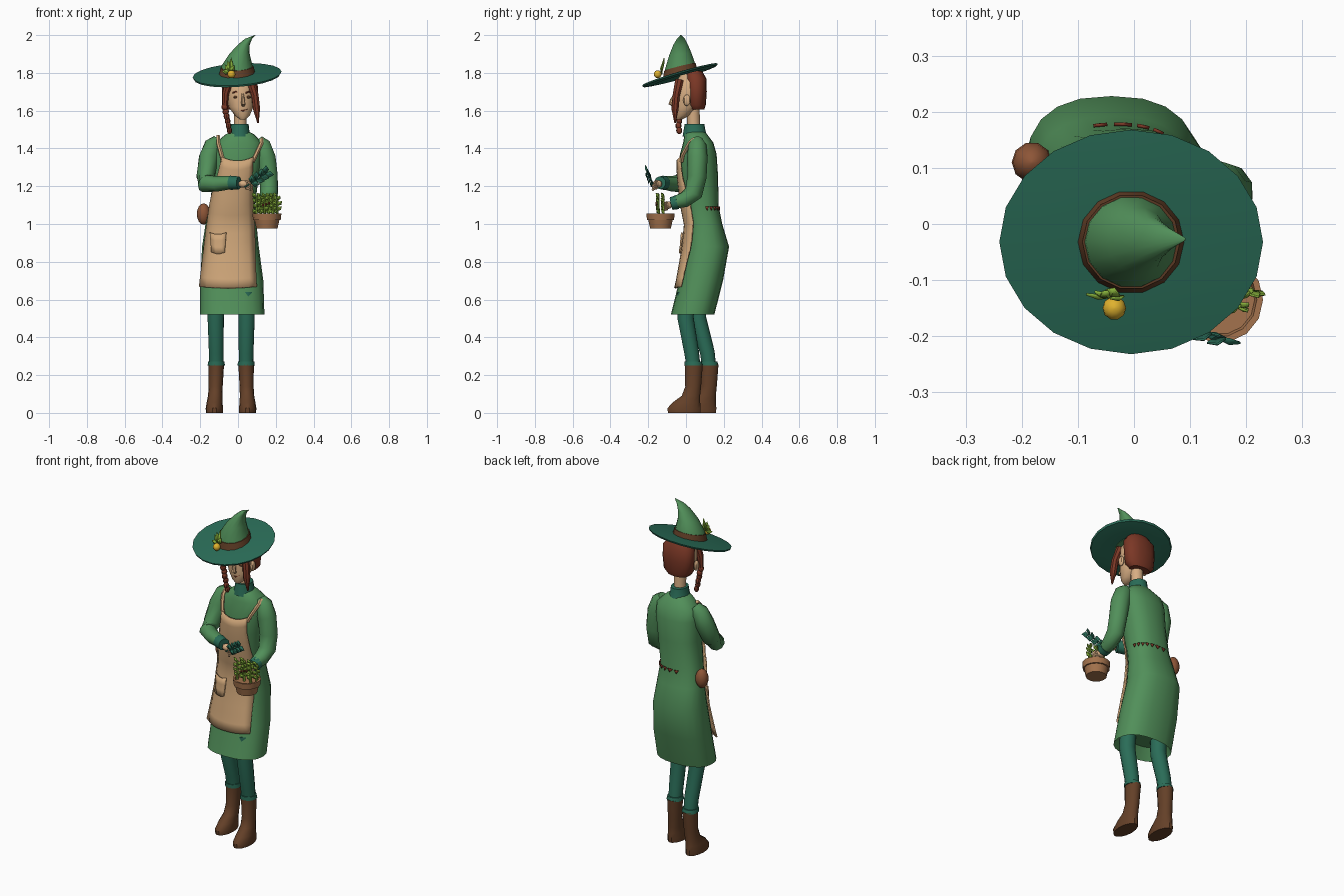
import bpy, bmesh, math, random
from mathutils import Vector

random.seed(4)
cube = bpy.data.objects.get("Cube")
if cube:
    bpy.data.objects.remove(cube)


def material(name, r, g, b):
    col = [(c / 255) ** 2.2 for c in (r, g, b)] + [1]
    m = bpy.data.materials.new(name)
    m.use_nodes = True
    m.diffuse_color = col
    m.node_tree.nodes["Principled BSDF"].inputs["Base Color"].default_value = col
    return m


GREEN = material("coat green", 82, 142, 90)
TEAL = material("deep teal", 46, 108, 88)
TAN = material("apron tan", 205, 164, 120)
SKIN = material("skin", 214, 172, 130)
HAIR = material("red hair", 122, 58, 42)
BROWN = material("boot brown", 100, 66, 44)
CLAY = material("pot clay", 162, 114, 78)
LEATHER = material("pouch leather", 140, 86, 58)
LEAF = material("leaf green", 134, 176, 62)
GOLD = material("gold berry", 222, 176, 50)


def make(name, verts, faces, mat, thick=0, angle=40):
    me = bpy.data.meshes.new(name)
    me.from_pydata([tuple(v) for v in verts], [], faces)
    bm = bmesh.new()
    bm.from_mesh(me)
    bmesh.ops.recalc_face_normals(bm, faces=bm.faces)
    for f in bm.faces:
        f.smooth = True
    bm.to_mesh(me)
    bm.free()
    me.set_sharp_from_angle(angle=math.radians(angle))
    me.materials.append(mat)
    ob = bpy.data.objects.new(name, me)
    bpy.context.collection.objects.link(ob)
    if thick:
        mod = ob.modifiers.new("thickness", "SOLIDIFY")
        mod.thickness, mod.offset = thick, 0
    return ob


def skin_rings(name, rings, mat, angle=40):
    n = len(rings[0])
    verts = [v for r in rings for v in r]
    faces = [(i * n + j, i * n + (j + 1) % n, (i + 1) * n + (j + 1) % n, (i + 1) * n + j)
             for i in range(len(rings) - 1) for j in range(n)]
    faces += [list(range(n))[::-1], list(range(len(verts) - n, len(verts)))]
    return make(name, verts, faces, mat, angle=angle)


def oval(a, p):
    c, s = math.cos(a), math.sin(a)
    return math.copysign(abs(c) ** (2 / p), c), math.copysign(abs(s) ** (2 / p), s)


def loft(name, rows, mat, n=16, p=2, lean=0, angle=40):
    """Stack of level ovals (x, y, z, rx, ry, tilt)."""
    rings = []
    for x, y, z, rx, ry, *tilt in rows:
        t = tilt[0] if tilt else 0
        ring = []
        for j in range(n):
            c, s = oval(j * math.tau / n, p)
            ring.append((x + rx * c, y + ry * s, z + t * ry * s + lean * rx * c))
        rings.append(ring)
    return skin_rings(name, rings, mat, angle)


def tube(name, pts, mat, n=10):
    """Round limb through (x, y, z, radius) points."""
    c = [Vector(q[:3]) for q in pts]
    rings = []
    for i, q in enumerate(pts):
        t = (c[min(i + 1, len(c) - 1)] - c[max(i - 1, 0)]).normalized()
        u = t.cross(Vector((.3, 1, .1))).normalized()
        v = t.cross(u)
        rings.append([c[i] + q[3] * (u * math.cos(k * math.tau / n) + v * math.sin(k * math.tau / n))
                      for k in range(n)])
    return skin_rings(name, rings, mat)


def ball(name, at, size, mat, n=10):
    steps = [math.pi * (k + .2) / 8.4 for k in range(9)]
    return loft(name, [(at[0], at[1], at[2] - size[2] * math.cos(a), size[0] * math.sin(a),
                        size[1] * math.sin(a)) for a in steps], mat, n)


def leaves(name, items, mat):
    verts, faces = [], []
    for base, d, w in items:
        b, d = Vector(base), Vector(d)
        face = Vector((random.uniform(-.5, .5), -1, random.uniform(0, .6)))
        side = d.cross(face).normalized() * w
        k = len(verts)
        verts += [b, b + d * .5 + side, b + d, b + d * .5 - side, b + d * .5 + face * w * .4]
        faces += [(k + i, k + (i + 1) % 4, k + 4) for i in range(4)]
    return make(name, verts, faces, mat, .004, 20)


def sample(table, z, col):
    """Interpolate rows keyed by z in column col."""
    for a, b in zip(table, table[1:]):
        if min(a[2], b[2]) <= z <= max(a[2], b[2]):
            f = (z - a[2]) / (b[2] - a[2])
            return [p + (q - p) * f for p, q in zip(a, b)][col]
    return table[-1][col]


# Coat
COAT = [(-.03, .035, .52, .17, .115), (-.033, .08, .70, .167, .116), (-.04, .112, .88, .15, .116),
        (-.037, .1, 1.0, .135, .092), (-.03, .08, 1.1, .12, .092), (-.01, .07, 1.25, .12, .1),
        (0, .065, 1.37, .13, .097), (.005, .065, 1.43, .125, .08), (.01, .052, 1.475, .075, .06),
        (.01, .05, 1.49, .045, .045)]
P = 2.4
loft("coat", [(-.03, .05, .58, .13, .085)] + COAT, GREEN, 20, P)


def on_coat(x, z, gap):
    cx, cy, _, rx, ry = [sample(COAT, z, k) for k in range(5)]
    d = min(abs(x - cx) / rx, .93)
    return Vector((x, cy - ry * (1 - d ** P) ** (1 / P) - gap, z))


def sheet(name, edges, gap, rows, cols, dip=0):
    """Cloth panel lying over the coat front; edges hold (left, right, z)."""
    top, low = edges[0][2], edges[-1][2]
    verts = []
    for i in range(rows + 1):
        t = i / rows
        z = top + (low - top) * t
        l, r = sample(edges, z, 0), sample(edges, z, 1)
        for j in range(cols + 1):
            u = j / cols
            v = on_coat(l + (r - l) * u, z, gap)
            v.z += dip * (1 - t) * (2 * u - 1) ** 2 - .008 * t * math.sin(u * math.pi)
            verts.append(v)
    m = cols + 1
    faces = [(i * m + j, i * m + j + 1, (i + 1) * m + j + 1, (i + 1) * m + j)
             for i in range(rows) for j in range(cols)]
    return make(name, verts, faces, TAN, .008)


# Apron, pocket, straps
sheet("apron", [(-.085, .08, 1.335), (-.105, .075, 1.25), (-.145, .08, 1.12), (-.17, .088, .95),
                (-.188, .092, .8), (-.205, .098, .668)], .015, 14, 8, .02)
sheet("apron_pocket", [(-.148, -.062, .945), (-.14, -.07, .85)], .026, 3, 3, .01)
for name, x0, x1, top in (("right_strap", -.078, -.105, 1.465), ("left_strap", .078, .125, 1.45)):
    path = [on_coat(x0 + (x1 - x0) * t, 1.33 + .1 * t, .008) for t in (0, .35, .7, 1)]
    path.append(Vector((x1, .045, top)))
    tube(name, [(*v, .011) for v in path], TAN, 6)

# Belt tabs at the back, pouch at the hip
tabs, faces = [], []
for k in range(7):
    for da, z in ((-.09, 1.092), (.09, 1.092), (0, 1.072)):
        c, s = oval(.25 + k * .25 + da, P)
        tabs.append((-.031 + .125 * c, .082 + .096 * s, z))
    faces.append((3 * k, 3 * k + 1, 3 * k + 2))
make("belt_tabs", tabs, faces, HAIR, .006)
ball("hip_pouch", (-.182, .11, 1.053), (.036, .036, .056), LEATHER)

# Collar, neck, head
loft("collar", [(.01, .048, 1.462, .06, .066), (.01, .045, 1.495, .05, .058),
                (.01, .045, 1.53, .046, .052)], TEAL)
tube("neck", [(.01, .045, 1.46, .036), (.012, .04, 1.54, .034), (.012, .035, 1.64, .036)], SKIN)
loft("head", [(.025, -.035, 1.553, .014, .014), (.023, -.022, 1.572, .038, .038),
              (.016, 0, 1.62, .066, .064), (.012, .01, 1.68, .078, .074),
              (.01, .02, 1.75, .08, .078), (.01, .03, 1.8, .05, .05)], SKIN)
tube("nose", [(.024, -.058, 1.69, .006), (.027, -.076, 1.655, .01), (.028, -.082, 1.638, .012),
              (.027, -.066, 1.628, .009)], SKIN, 8)
for side, x in (("right", -.013), ("left", .056)):
    ball(side + "_eye", (x, -.052 - .004 * (x < 0), 1.672), (.012, .008, .007), BROWN, 8)
    tube(side + "_eyebrow", [(x - .016, -.056, 1.694, .004), (x, -.06, 1.7, .004),
                             (x + .016, -.054, 1.695, .004)], HAIR, 6)
tube("mouth", [(.004, -.056, 1.606, .003), (.026, -.062, 1.598, .004), (.05, -.05, 1.61, .003)], HAIR, 6)
for side, x in (("right", -.072), ("left", .094)):
    ball(side + "_ear", (x, .005, 1.655), (.012, .02, .03), SKIN, 8)

# Hair, loose strand, braid
loft("back_hair", [(.01, .06, 1.605, .062, .036), (.01, .056, 1.63, .088, .049),
                   (.01, .056, 1.7, .095, .054), (.01, .052, 1.77, .094, .056),
                   (.01, .04, 1.81, .06, .045)], HAIR, 16, 2.3)
tube("left_strand", [(.066, -.035, 1.76, .024), (.09, -.052, 1.68, .02), (.098, -.058, 1.61, .02),
                     (.106, -.058, 1.535, .004)], HAIR, 8)
tube("right_strand", [(-.045, -.035, 1.76, .024), (-.066, -.04, 1.69, .019),
                      (-.07, -.04, 1.61, .014)], HAIR, 8)
for k in range(6):
    ball("braid_knot", (-.07 + .005 * k, -.04 + .004 * (k % 2), 1.62 - .025 * k),
         (.018 - .001 * k, .016, .019), HAIR, 8)

# Hat
HX, HY = -.005, -.032
loft("hat_brim", [(HX, HY, 1.785, .05, .05, .29), (HX, HY, 1.776, .16, .14, .29),
                  (HX, HY, 1.782, .23, .196, .29), (HX, HY, 1.792, .235, .2, .29),
                  (HX, HY, 1.797, .17, .15, .29), (HX, HY, 1.8, .08, .08, .29)], TEAL, 20, lean=.065)
loft("hat_band", [(HX, HY, 1.785, .098, .095, .29), (HX, HY, 1.832, .087, .085, .25)], BROWN, 14, lean=.05)
loft("hat_crown", [(HX, HY, 1.785, .09, .088, .29), (HX, HY, 1.84, .081, .08, .22),
                   (.008, -.03, 1.9, .054, .06, .1), (.03, -.028, 1.948, .032, .04),
                   (.055, -.027, 1.98, .019, .022), (.09, -.027, 2.0, .002, .003)], GREEN, 14, angle=60)
ball("hat_berry", (-.035, -.15, 1.793), (.021, .021, .021), GOLD)
leaves("hat_leaves", [((-.04, -.13, 1.8), d, .014) for d in
                      ((-.045, .005, .01), (-.03, .01, .045), (.005, .015, .08), (.02, 0, .04),
                       (-.015, .01, .065))], LEAF)

# Arms, cuffs and hands
tube("right_sleeve", [(-.105, .062, 1.445, .03), (-.13, .06, 1.42, .048), (-.155, .045, 1.35, .054),
                      (-.172, .005, 1.25, .05), (-.172, -.035, 1.213, .048),
                      (-.11, -.08, 1.213, .041), (-.03, -.125, 1.22, .034)], GREEN)
tube("right_cuff", [(-.04, -.118, 1.218, .038), (.005, -.138, 1.218, .034)], TEAL)
tube("left_sleeve", [(.105, .062, 1.445, .03), (.125, .06, 1.42, .048), (.148, .06, 1.35, .054),
                     (.162, .058, 1.25, .051), (.164, .04, 1.165, .049),
                     (.16, -.01, 1.128, .042), (.154, -.06, 1.113, .035)], GREEN)
tube("left_cuff", [(.156, -.045, 1.116, .038), (.153, -.078, 1.108, .034)], TEAL)
for side, x, y, z in (("right", .03, -.148, 1.212), ("left", .152, -.095, 1.1)):
    ball(side + "_palm", (x, y, z), (.028, .022, .02), SKIN, 8)
    for k in range(4):
        a = -.02 + .011 * k
        tube(side + "_finger", [(x + .01, y - .006, z + a, .008), (x + .03, y - .018, z + a - .004, .007),
                                (x + .036, y - .03, z + a - .014, .005)], SKIN, 6)

# Held sprig
tube("sprig_stem", [(.035, -.165, 1.195, .004), (.1, -.185, 1.235, .004), (.155, -.2, 1.275, .003)], TEAL, 6)
leaves("sprig_leaves", [((.07 + .025 * k, -.178 - .008 * k, 1.215 + .017 * k),
                         (.045, -.01, -.006) if s else (.004, -.012, .045), .017)
                        for k in range(4) for s in (0, 1)], TEAL)

# Plant pot with herbs
PX, PY = .153, -.135
loft("plant_pot", [(PX, PY, .975, .056, .056), (PX, PY, 1.02, .066, .066), (PX, PY, 1.021, .073, .073),
                   (PX, PY, 1.056, .077, .077), (PX, PY, 1.056, .066, .066), (PX, PY, 1.04, .062, .062)],
     CLAY, 14)
herbs = []
for k in range(6):
    x = PX - .055 + .022 * k
    y = PY + (.016 if k % 2 else -.01)
    tube("herb_stem", [(x, y, 1.035, .007), (x, y, 1.15, .005)], LEAF, 6)
    for j in range(7):
        s = 1 if j % 2 else -1
        herbs.append(((x, y, 1.055 + .014 * j),
                      (s * random.uniform(.014, .026), random.uniform(-.014, .004), .026), .011))
leaves("herb_leaves", herbs, LEAF)
for k in range(3):
    ball("herb_bud", (PX - .02 + .016 * k, PY - .022, 1.1 + .005 * k), (.006, .005, .008), HAIR, 6)

# Legs and boots
for side, x, dy, out in (("left", .043, 0, .008), ("right", -.115, .083, -.01)):
    tube(side + "_leg", [(x, .04 + dy, .24, .038), (x, .03 + dy, .32, .04),
                         (x + out * .3, dy * .8 - .002, .5, .044), (x, dy * .8, .64, .046)], TEAL, 12)
    loft(side + "_leg_cuff", [(x, .04 + dy, .25, .046, .049), (x, .037 + dy, .272, .043, .046)], TEAL, 12)
    loft(side + "_boot", [(x + out, -.01 + dy, 0, .045, .088), (x + out, -.01 + dy, .025, .046, .09),
                          (x + out * .9, .002 + dy, .055, .042, .075),
                          (x + out * .6, .026 + dy, .09, .038, .05),
                          (x + out * .3, .038 + dy, .14, .037, .043),
                          (x, .041 + dy, .255, .041, .049)], BROWN, 14)
